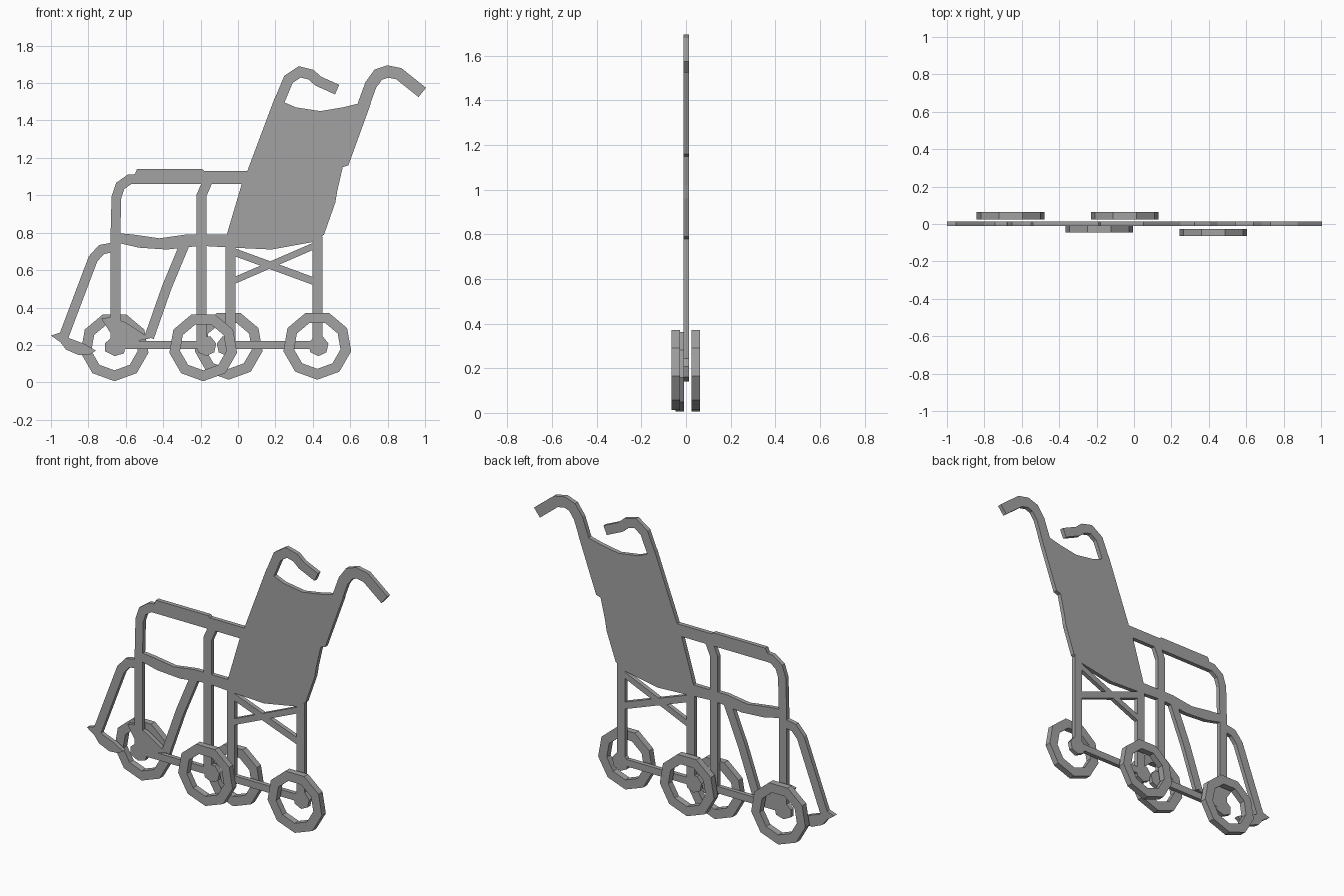
import bpy
import bmesh
import math
from mathutils import Vector

default_cube = bpy.data.objects.get("Cube")
if default_cube:
    bpy.data.objects.remove(default_cube, do_unlink=True)

# One plain grey for the whole chair
GREY = (0.36, 0.36, 0.36, 1.0)
grey_metal = bpy.data.materials.new("plain_grey")
grey_metal.use_nodes = True
grey_metal.diffuse_color = GREY
grey_metal.node_tree.nodes["Principled BSDF"].inputs["Base Color"].default_value = GREY

FRAME_FRONT, FRAME_BACK = -0.012, 0.014
TUBE = 0.052


def finish(name, mesh_builder):
    """Turn a bmesh into a flat shaded object in the scene."""
    bmesh.ops.recalc_face_normals(mesh_builder, faces=mesh_builder.faces)
    mesh = bpy.data.meshes.new(name)
    mesh_builder.to_mesh(mesh)
    mesh_builder.free()
    mesh.materials.append(grey_metal)
    part = bpy.data.objects.new(name, mesh)
    bpy.context.scene.collection.objects.link(part)
    return part


def plate(name, outline, front=FRAME_FRONT, back=FRAME_BACK):
    """Extrude an outline drawn in the x-z plane along y."""
    builder = bmesh.new()
    corners = [builder.verts.new((x, front, z)) for x, z in outline]
    face = builder.faces.new(corners)
    extruded = bmesh.ops.extrude_face_region(builder, geom=[face])
    moved = [item for item in extruded["geom"] if isinstance(item, bmesh.types.BMVert)]
    bmesh.ops.translate(builder, verts=moved, vec=(0, back - front, 0))
    return finish(name, builder)


def tube(name, path, width=TUBE):
    """Flat bar of constant width with mitred bends along a path."""
    points = [Vector(point) for point in path]
    left_side, right_side = [], []
    for index, point in enumerate(points):
        before = points[max(index - 1, 0)]
        after = points[min(index + 1, len(points) - 1)]
        incoming = (point - before) if index else (after - point)
        outgoing = (after - point) if after != point else incoming
        incoming, outgoing = incoming.normalized(), outgoing.normalized()
        along = (incoming + outgoing).normalized()
        across = Vector((-along.y, along.x))
        reach = width / 2 / max(along.dot(incoming), 0.5)
        left_side.append(point + across * reach)
        right_side.append(point - across * reach)
    return plate(name, left_side + right_side[::-1])


def circle(center_x, center_z, radius, sides):
    """Polygon with one corner pointing straight down."""
    angles = [math.tau * step / sides - math.pi / 2 for step in range(sides)]
    return [(center_x + radius * math.cos(angle), center_z + radius * math.sin(angle))
            for angle in angles]


def wheel(name, center_x, center_z, front, back, radius=0.184, hole=0.126, sides=9):
    """Faceted open ring."""
    builder = bmesh.new()
    loops = []
    for size, depth in ((radius, front), (radius, back), (hole, back), (hole, front)):
        ring = circle(center_x, center_z, size, sides)
        loops.append([builder.verts.new((x, depth, z)) for x, z in ring])
    for index, loop in enumerate(loops):
        following = loops[(index + 1) % len(loops)]
        for step in range(sides):
            ahead = (step + 1) % sides
            builder.faces.new((loop[step], loop[ahead], following[ahead], following[step]))
    return finish(name, builder)


# Back sling together with its two side posts
plate("backrest", [
    (0.2, 1.53), (0.24, 1.5), (0.31, 1.47), (0.44, 1.45), (0.56, 1.47), (0.64, 1.49),
    (0.71, 1.49), (0.59, 1.16), (0.56, 1.15), (0.53, 1.02), (0.52, 0.96), (0.46, 0.79),
    (0.4, 0.75), (0.18, 0.71), (-0.03, 0.72), (-0.06, 0.79), (0.02, 1.06), (0.05, 1.13)])

# Push handles
tube("far_push_handle", [
    (0.22, 1.5), (0.27, 1.62), (0.33, 1.66), (0.39, 1.645), (0.43, 1.61), (0.53, 1.565)], 0.056)
tube("near_push_handle", [
    (0.67, 1.48), (0.71, 1.59), (0.75, 1.645), (0.8, 1.662), (0.86, 1.65), (0.985, 1.55)], 0.064)

# Armrest pad, and the tubes that carry it
plate("armrest", [
    (-0.56, 1.09), (-0.54, 1.14), (-0.19, 1.14), (-0.18, 1.13), (0.06, 1.13),
    (0.03, 1.06), (-0.56, 1.06)])
tube("front_post", [
    (-0.655, 0.2), (-0.655, 0.8), (-0.65, 0.99), (-0.63, 1.05), (-0.58, 1.085), (-0.5, 1.09)])
tube("middle_post", [(-0.195, 0.2), (-0.195, 1.0), (-0.16, 1.08)])

# Seat edge
plate("seat_rail", [
    (-0.67, 0.8), (-0.56, 0.79), (-0.42, 0.77), (-0.28, 0.79), (-0.05, 0.79),
    (-0.03, 0.72), (-0.2, 0.73), (-0.38, 0.71), (-0.53, 0.72), (-0.66, 0.75)])

# Rear legs, lower rails and crossed braces
tube("left_rear_leg", [(-0.04, 0.76), (-0.04, 0.17)])
tube("right_rear_leg", [(0.425, 0.78), (0.425, 0.2)])
tube("front_lower_rail", [(-0.64, 0.2), (-0.16, 0.2)], 0.042)
tube("rear_lower_rail", [(-0.05, 0.2), (0.42, 0.2)], 0.042)
tube("falling_brace", [(-0.03, 0.7), (0.42, 0.535)], 0.04)
tube("rising_brace", [(-0.03, 0.54), (0.42, 0.735)], 0.035)

# Leg rests and footplates
tube("far_leg_rest", [(-0.93, 0.25), (-0.775, 0.66), (-0.73, 0.71), (-0.65, 0.725)])
tube("near_leg_rest", [(-0.28, 0.75), (-0.38, 0.51), (-0.475, 0.24)])
plate("far_footplate", [
    (-1.0, 0.25), (-0.94, 0.27), (-0.9, 0.235), (-0.82, 0.205), (-0.76, 0.17),
    (-0.79, 0.15), (-0.85, 0.145), (-0.92, 0.175), (-0.95, 0.215)])
plate("near_footplate", [
    (-0.73, 0.34), (-0.68, 0.35), (-0.6, 0.32), (-0.47, 0.235), (-0.52, 0.225), (-0.6, 0.2),
    (-0.61, 0.155), (-0.66, 0.14), (-0.71, 0.165), (-0.71, 0.21), (-0.67, 0.245)])

# Axle hubs
for hub_name, hub_x in (("middle_hub", -0.17), ("inner_hub", -0.06), ("rear_hub", 0.43)):
    plate(hub_name, circle(hub_x, 0.195, 0.055, 7))

# Wheels: two behind the frame, two in front of it
wheel("back_front_wheel", -0.66, 0.19, 0.024, 0.063)
wheel("back_rear_wheel", -0.05, 0.198, 0.024, 0.063)
wheel("near_front_wheel", -0.186, 0.19, -0.046, -0.008)
wheel("near_rear_wheel", 0.424, 0.198, -0.065, -0.027)
